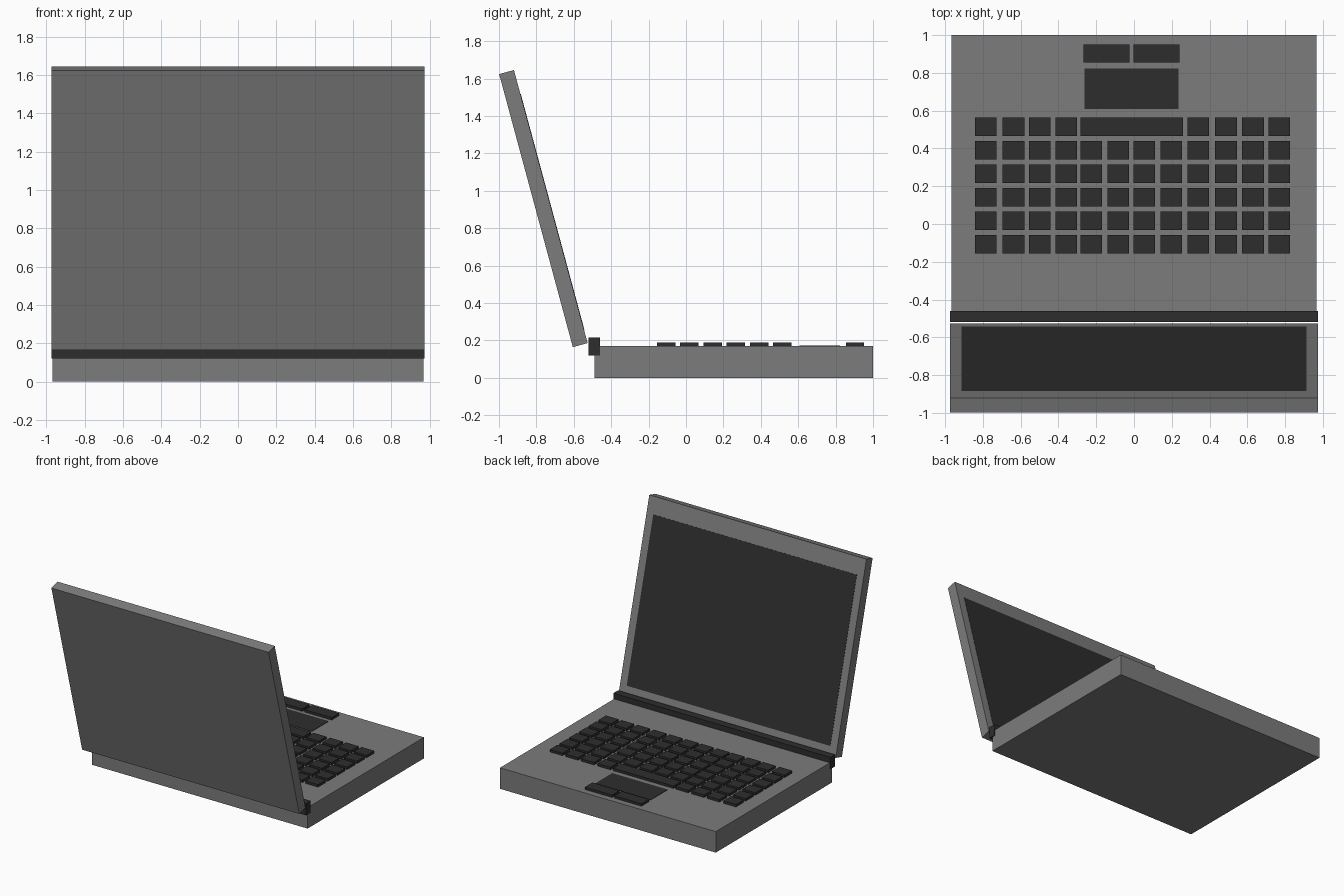
import bpy
import math
from mathutils import Matrix, Vector

default = bpy.data.objects.get("Cube")
if default:
    bpy.data.objects.remove(default, do_unlink=True)


def material(name, value):
    mat = bpy.data.materials.new(name)
    mat.use_nodes = True
    colour = (value, value, value, 1)
    mat.diffuse_color = colour
    mat.node_tree.nodes["Principled BSDF"].inputs["Base Color"].default_value = colour
    return mat


grey = material("casing grey", 0.2)
dark = material("key charcoal", 0.027)


def box(name, x, y, z, mat, frame=Matrix()):
    """Box spanning the (low, high) pairs x, y, z inside the given frame."""
    spans = (x, y, z)
    bpy.ops.mesh.primitive_cube_add(size=1)
    obj = bpy.context.object
    obj.name = obj.data.name = name
    centre = Vector([(low + high) / 2 for low, high in spans])
    size = [high - low for low, high in spans]
    obj.data.transform(frame @ Matrix.Translation(centre) @ Matrix.Diagonal((*size, 1)))
    obj.data.materials.append(mat)
    return obj


# Base and hinge bar
TOP = 0.17
box("base", (-0.967, 0.967), (-0.49, 1), (0, TOP), grey)
box("hinge", (-0.973, 0.973), (-0.52, -0.46), (0.12, 0.215), dark)

# Leaning lid with a thin screen plate on its inner face
lean = Matrix.Translation((0, -0.7625, 0.905)) @ Matrix.Rotation(math.radians(15.1), 4, "X")
box("lid", (-0.973, 0.973), (-0.041, 0.041), (-0.756, 0.756), grey, lean)
box("screen", (-0.912, 0.912), (0.039, 0.043), (-0.68, 0.622), dark, lean)

# Keyboard: the row nearest the user has a space bar in place of four keys
KEY_Z = (TOP - 0.01, 0.19)
lefts = [-0.843, -0.695, -0.557, -0.415, -0.283, -0.14,
         -0.003, 0.14, 0.283, 0.43, 0.573, 0.712]
for row in range(6):
    y = 0.515 - row * 0.1242
    span = (y - 0.049, y + 0.049)
    for col, left in enumerate(lefts):
        if row == 0 and 4 <= col <= 7:
            continue
        box(f"key_{row}_{col}", (left, left + 0.114), span, KEY_Z, dark)
    if row == 0:
        box("space_bar", (lefts[4], 0.26), span, KEY_Z, dark)

# Touchpad and its two buttons
box("touchpad", (-0.261, 0.235), (0.608, 0.824), (TOP - 0.01, TOP + 0.003), dark)
box("right_button", (-0.267, -0.024), (0.856, 0.951), KEY_Z, dark)
box("left_button", (-0.003, 0.24), (0.856, 0.951), KEY_Z, dark)
